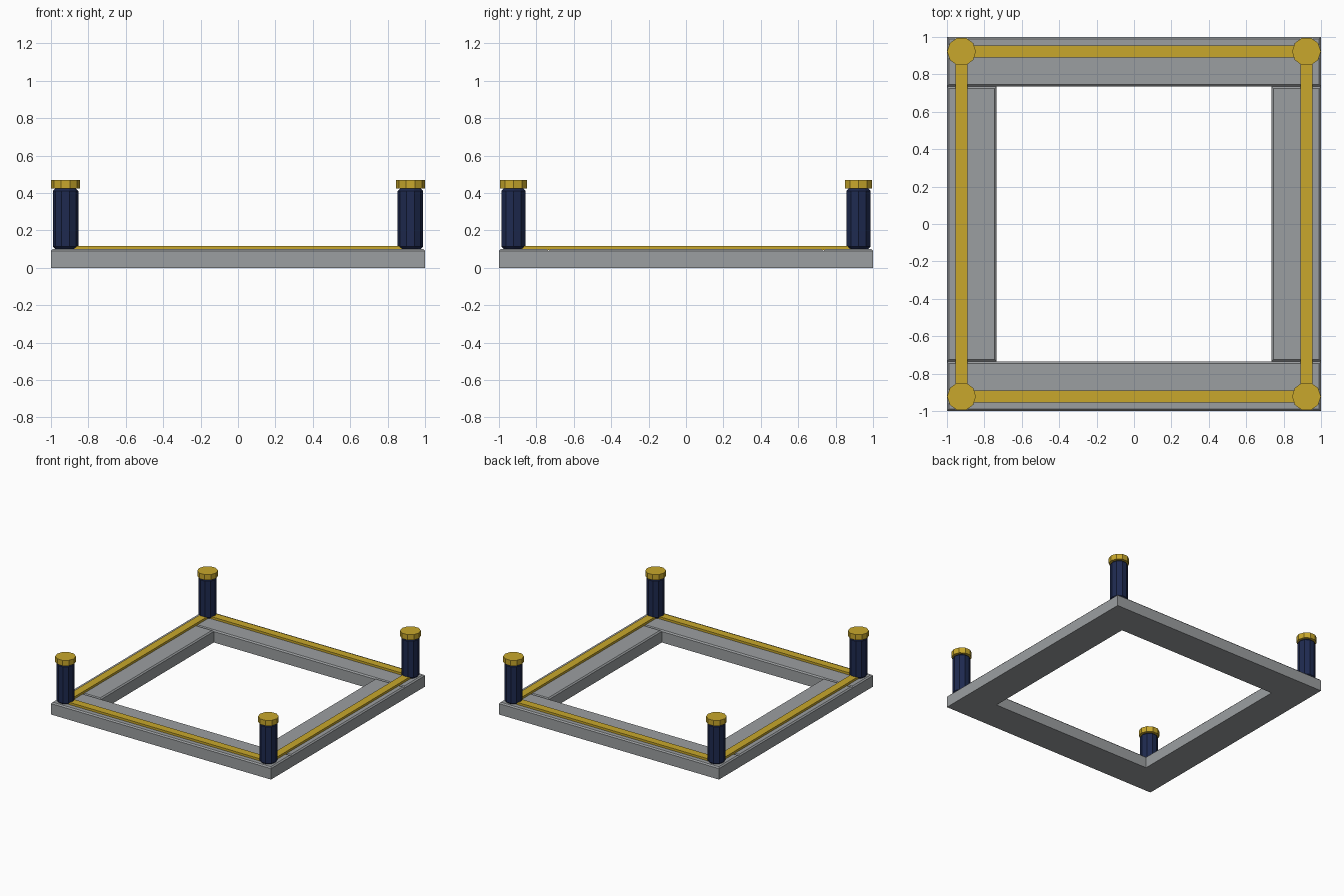
import bpy
import bmesh
from mathutils import Matrix

cube = bpy.data.objects.get("Cube")
if cube:
    bpy.data.objects.remove(cube, do_unlink=True)


def material(name, rgb):
    m = bpy.data.materials.new(name)
    m.use_nodes = True
    color = (*rgb, 1)
    m.diffuse_color = color
    m.node_tree.nodes["Principled BSDF"].inputs["Base Color"].default_value = color
    return m


STONE = material("stone grey", (0.33, 0.345, 0.355))
NAVY = material("navy blue", (0.013, 0.023, 0.08))
GOLD = material("gold", (0.58, 0.39, 0.025))

FRAME_H = 0.10      # height of the base frame
INNER = 0.735       # half width of the opening
CORNER = 0.922      # post and rail centre line
CHAMFER = 0.01


def finish(bm, name, mat):
    bmesh.ops.recalc_face_normals(bm, faces=bm.faces)
    mesh = bpy.data.meshes.new(name)
    bm.to_mesh(mesh)
    bm.free()
    mesh.materials.append(mat)
    obj = bpy.data.objects.new(name, mesh)
    bpy.context.collection.objects.link(obj)
    return obj


def bevel_level(bm, z, width):
    """Chamfer the horizontal edges lying at height z."""
    edges = [e for e in bm.edges if all(abs(v.co.z - z) < 1e-4 for v in e.verts)]
    bmesh.ops.bevel(bm, geom=edges, offset=width, segments=1, affect='EDGES')


def box(name, x, y, z, mat, chamfer=0):
    """Box from (min, max) ranges, optionally chamfered round the top."""
    bm = bmesh.new()
    bmesh.ops.create_cube(bm, size=1)
    for v in bm.verts:
        v.co = [r[0] if c < 0 else r[1] for c, r in zip(v.co, (x, y, z))]
    if chamfer:
        bevel_level(bm, z[1], chamfer)
    return finish(bm, name, mat)


def prism(name, x, y, z0, z1, radius, mat, chamfer=0):
    """Ten-sided upright cylinder, optionally chamfered at both ends."""
    bm = bmesh.new()
    bmesh.ops.create_cone(bm, cap_ends=True, segments=10, radius1=radius,
                          radius2=radius, depth=z1 - z0,
                          matrix=Matrix.Translation((x, y, (z0 + z1) / 2)))
    # Turn a corner toward x
    corner = max(bm.verts, key=lambda v: v.co.x).co
    if abs(corner.y - y) > 1e-3:
        bmesh.ops.rotate(bm, verts=bm.verts, cent=(x, y, 0),
                         matrix=Matrix.Rotation(0.314159, 3, 'Z'))
    if chamfer:
        bevel_level(bm, z1, chamfer)
        bevel_level(bm, z0, chamfer)
    return finish(bm, name, mat)


def span(a, b):
    return (min(a, b), max(a, b))


# Base frame beams and the thin rails on top of them
RAIL_Z = (FRAME_H - 0.005, 0.118)
HALF = 0.032
for s, end, side in ((-1, "front", "right"), (1, "back", "left")):
    box(f"{end}_beam", (-1, 1), span(s * INNER, s), (0, FRAME_H), STONE, CHAMFER)
    box(f"{side}_beam", span(s * INNER, s), (-INNER, INNER), (0, FRAME_H), STONE, CHAMFER)
    centre = (s * CORNER - HALF, s * CORNER + HALF)
    box(f"{end}_rail", (-CORNER, CORNER), centre, RAIL_Z, GOLD)
    box(f"{side}_rail", centre, (-CORNER, CORNER), RAIL_Z, GOLD)

# Corner posts with caps
for sx, side in ((-1, "right"), (1, "left")):
    for sy, end in ((-1, "front"), (1, "back")):
        x, y = sx * CORNER, sy * CORNER
        prism(f"{end}_{side}_post", x, y, FRAME_H, 0.425, 0.068, NAVY, 0.013)
        prism(f"{end}_{side}_cap", x, y, 0.425, 0.47, 0.077, GOLD)
